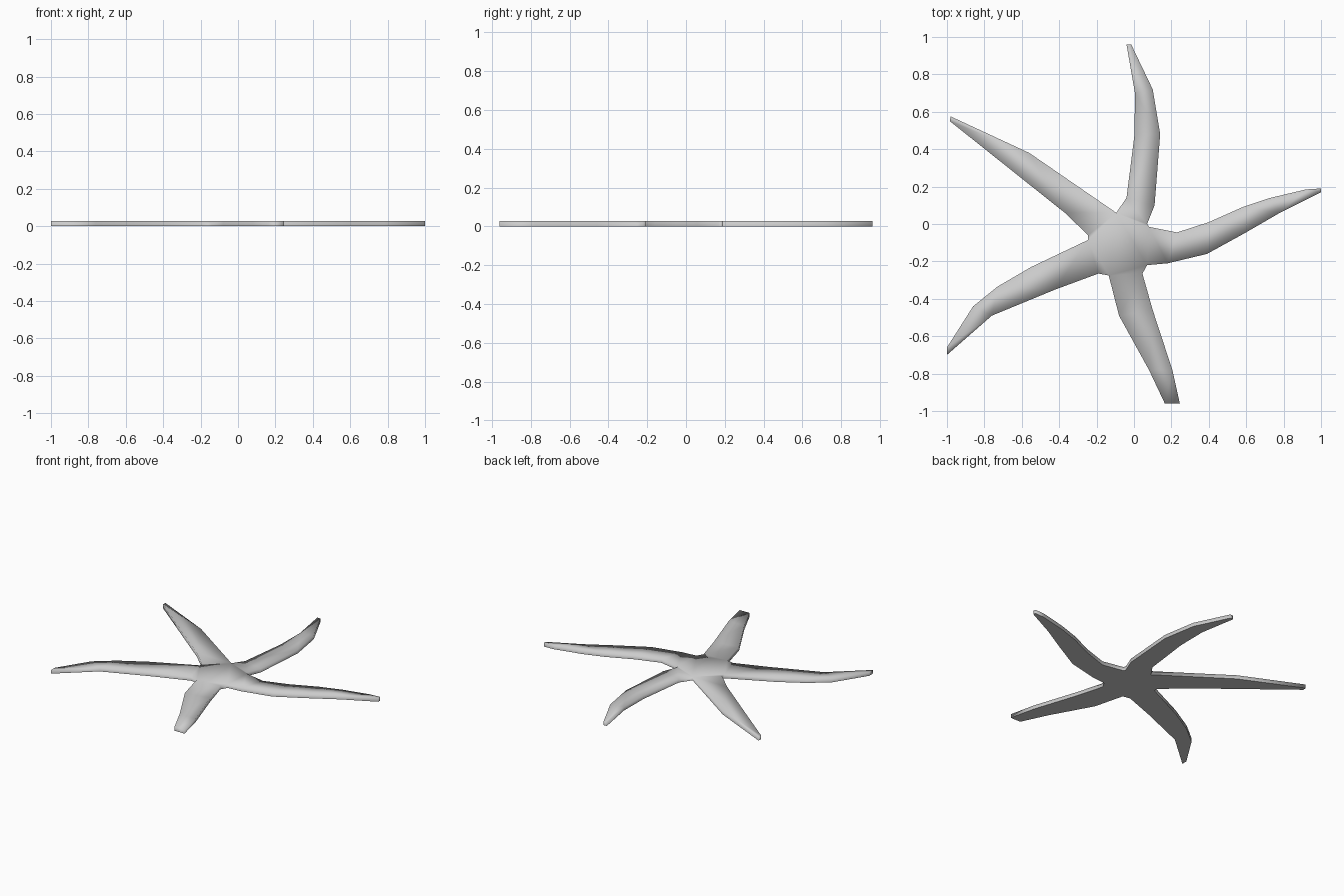
import bpy, bmesh

if "Cube" in bpy.data.objects:
    bpy.data.objects.remove(bpy.data.objects["Cube"])

HEIGHT = 0.027

# Outline of each arm, running counter-clockwise from one notch to the next
north = [(0.07, 0.0), (0.11, 0.10), (0.14, 0.48), (0.10, 0.72), (-0.015, 0.96),
         (-0.04, 0.96), (0.005, 0.70), (0.003, 0.48), (-0.04, 0.14)]
north_west = [(-0.095, 0.06), (-0.56, 0.38), (-0.98, 0.575), (-0.985, 0.55),
              (-0.37, 0.06), (-0.245, -0.06)]
south_west = [(-0.245, -0.085), (-0.55, -0.23), (-0.73, -0.335), (-0.86, -0.44),
              (-1.0, -0.66), (-1.0, -0.70), (-0.76, -0.49), (-0.42, -0.35), (-0.19, -0.265)]
south = [(-0.135, -0.275), (-0.08, -0.49), (0.08, -0.78), (0.165, -0.96),
         (0.245, -0.96), (0.205, -0.78), (0.10, -0.46), (0.045, -0.265)]
east = [(0.07, -0.22), (0.18, -0.21), (0.39, -0.16), (0.59, -0.05), (0.78, 0.06),
        (1.0, 0.17), (1.0, 0.19), (0.92, 0.185), (0.73, 0.14), (0.58, 0.09),
        (0.40, 0.01), (0.23, -0.045), (0.08, -0.015)]
outline = north + north_west + south_west + south + east

# Flat five-armed plate extruded upward
bm = bmesh.new()
base = bm.faces.new([bm.verts.new((x, y, 0)) for x, y in outline])
ext = bmesh.ops.extrude_face_region(bm, geom=[base], use_keep_orig=True)
top = [v for v in ext["geom"] if isinstance(v, bmesh.types.BMVert)]
bmesh.ops.translate(bm, verts=top, vec=(0, 0, HEIGHT))
bmesh.ops.recalc_face_normals(bm, faces=bm.faces)

# Soft shading over the top rim, crisp edge around the flat underside
for f in bm.faces:
    f.smooth = True
for e in bm.edges:
    if all(v.co.z < 0.001 for v in e.verts):
        e.smooth = False
bmesh.ops.triangulate(bm, faces=[f for f in bm.faces if len(f.verts) > 4])

mesh = bpy.data.meshes.new("starfish")
bm.to_mesh(mesh)
bm.free()
bpy.context.collection.objects.link(bpy.data.objects.new("starfish", mesh))
